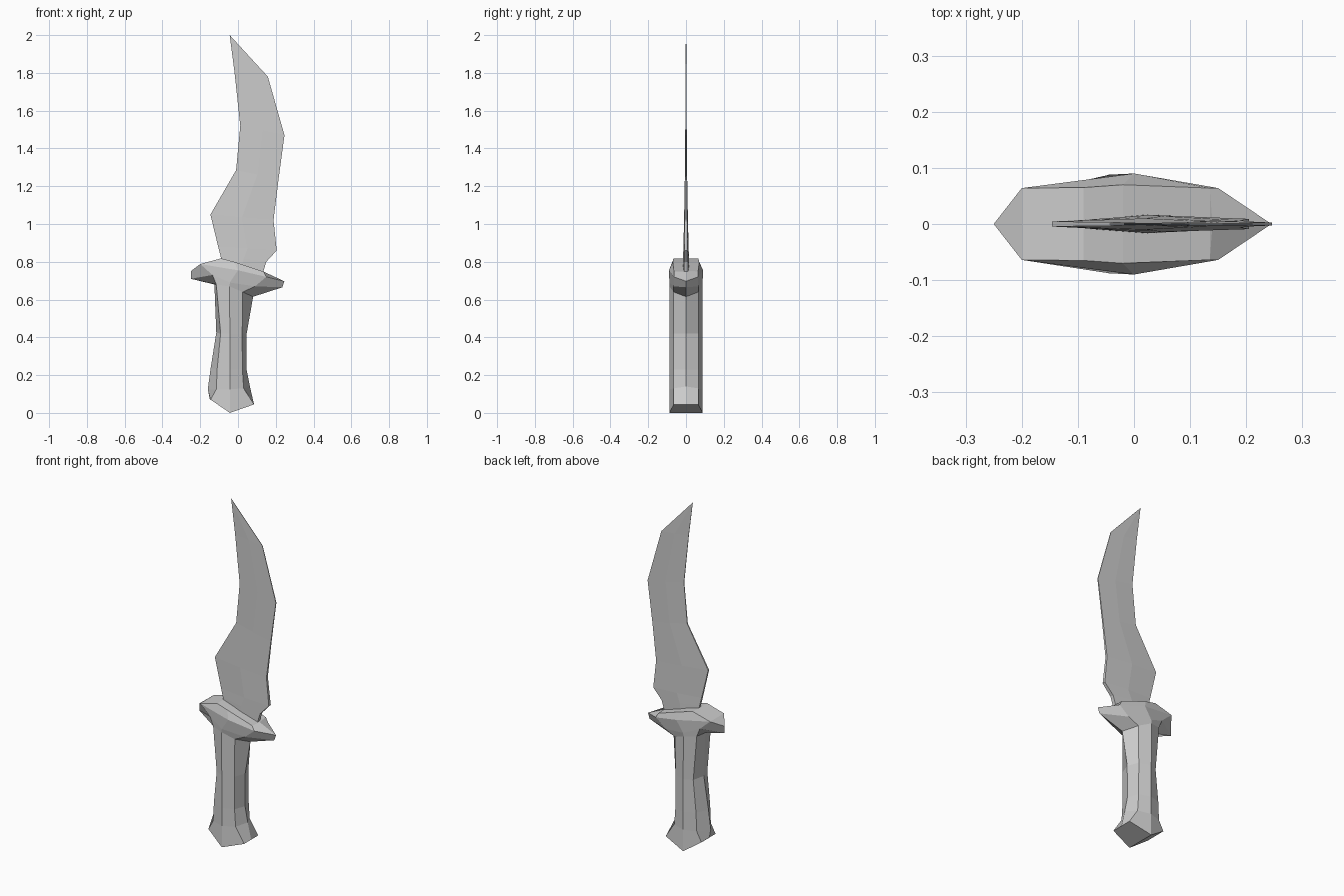
import bpy, bmesh

if "Cube" in bpy.data.objects:
    bpy.data.objects.remove(bpy.data.objects["Cube"])


def loft(name, rings):
    """Skin a stack of half rings (y >= 0), mirrored across y = 0, with strip caps."""
    bm = bmesh.new()
    loops, n = [], len(rings[0])
    for half in rings:
        back = [bm.verts.new(p) for p in half]
        front = [bm.verts.new((x, -y, z)) for x, y, z in half]
        loops.append(back + front[::-1])
    for a, b in zip(loops, loops[1:]):
        for i in range(2 * n):
            j = (i + 1) % (2 * n)
            bm.faces.new((a[i], a[j], b[j], b[i]))
    for loop in (loops[0], loops[-1]):
        for k in range(n - 1):
            bm.faces.new((loop[k], loop[k + 1], loop[-2 - k], loop[-1 - k]))
    bmesh.ops.remove_doubles(bm, verts=bm.verts, dist=1e-4)
    bmesh.ops.recalc_face_normals(bm, faces=bm.faces)
    mesh = bpy.data.meshes.new(name)
    bm.to_mesh(mesh)
    bm.free()
    obj = bpy.data.objects.new(name, mesh)
    bpy.context.collection.objects.link(obj)
    return obj


def octagon(xs, zs):
    """Eight-sided section: edge, shoulder, belly, shoulder, edge."""
    return list(zip(xs, (0, .065, .088, .065, 0), zs))


# Grip: waisted octagonal column with a creased, slanted pommel
grip_top = octagon((-.125, -.115, -.045, .025, .08), (.68, .68, .67, .64, .615))
loft("grip", [
    octagon((-.15, -.145, -.043, .085, .085), (.075, .07, .005, .045, .045)),
    octagon((-.16, -.115, -.043, .03, .063), (.125, .125, .125, .13, .14)),
    octagon((-.145, -.11, -.043, .023, .045), (.235, .235, .23, .23, .23)),
    octagon((-.115, -.092, -.043, .022, .046), (.425, .42, .42, .42, .42)),
    grip_top,
])

# Guard: slanted cross piece with pointed ends
loft("guard", [
    grip_top,
    octagon((-.25, -.135, -.043, .09, .235), (.71, .73, .69, .67, .665)),
    list(zip((-.25, -.2, 0, .15, .245), (0, .064, .09, .064, 0),
             (.75, .788, .755, .72, .697))),
    list(zip((-.2, -.09, -.02, .135, .14), (.064, .065, .07, .064, 0),
             (.788, .818, .8, .748, .745))),
])

# Blade: left edge x, z, spine x, z, half thickness
stations = [
    (-.085, .79, .125, .72, .017),
    (-.092, .83, .15, .8, .016),
    (-.105, .88, .205, .86, .014),
    (-.146, 1.05, .188, 1.02, .010),
    (-.01, 1.285, .215, 1.24, .006),
    (.012, 1.52, .246, 1.47, .004),
    (-.018, 1.80, .158, 1.78, .0025),
    (-.044, 2.0, -.042, 1.998, .001),
]
loft("blade", [[(lx, t * .45, lz), ((lx + rx) / 2, t, (lz + rz) / 2), (rx, t * .65, rz)]
               for lx, lz, rx, rz, t in stations])

# Stand the pommel on the floor
for obj in bpy.context.collection.objects:
    for v in obj.data.vertices:
        if v.co.z < .006:
            v.co.z = 0
